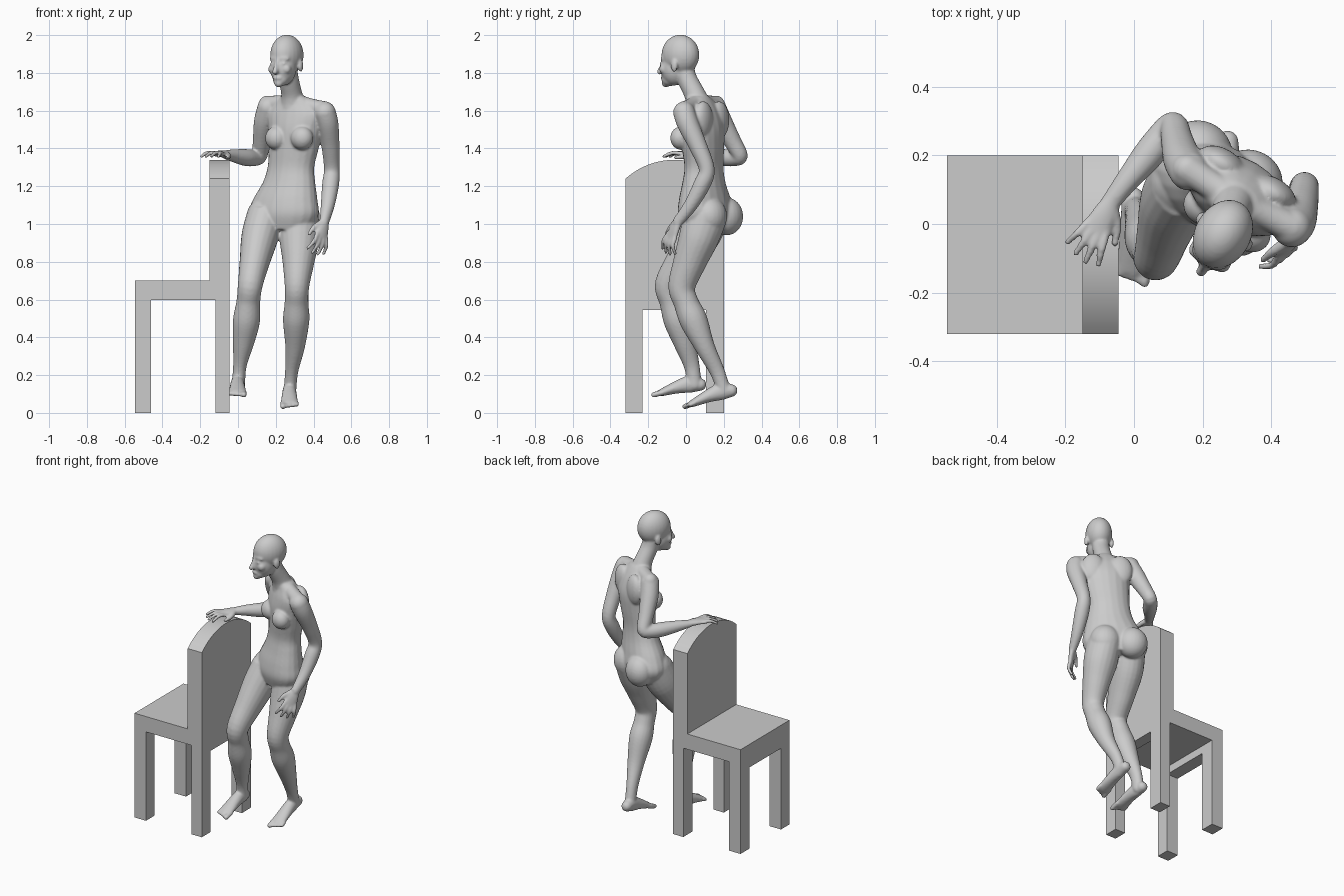
import bpy, bmesh
from math import sin, cos, pi, asin, radians
from mathutils import Vector as V, Matrix

# ---------- chair ----------
def finish(name, bm):
    bmesh.ops.recalc_face_normals(bm, faces=bm.faces)
    me = bpy.data.meshes.new(name)
    bm.to_mesh(me)
    bm.free()
    ob = bpy.data.objects.new(name, me)
    bpy.context.collection.objects.link(ob)
    return ob

def box(name, x0, x1, y0, y1, z0, z1):
    bm = bmesh.new()
    bmesh.ops.create_cube(bm, size=1, matrix=Matrix.Translation(((x0 + x1) / 2, (y0 + y1) / 2, (z0 + z1) / 2))
                          @ Matrix.Diagonal((x1 - x0, y1 - y0, z1 - z0, 1)))
    return finish(name, bm)

box("seat", -.545, -.15, -.32, .20, .597, .70)
for tag, x0, x1 in (("front", -.545, -.46), ("rear", -.12, -.045)):
    box(tag + "_leg_a", x0, x1, -.32, -.23, 0, .597)
    box(tag + "_leg_b", x0, x1, .105, .20, 0, .597)
    box(tag + "_rail", x0, x1, -.23, .105, .545, .597)

# arched chair back
bm = bmesh.new()
R = .388
a = asin(.26 / R)
prof = [(-.32, .597), (.20, .597)] + [(-.06 + R * sin(a - 2 * a * i / 20), 1.34 - R + R * cos(a - 2 * a * i / 20)) for i in range(21)]
face = bm.faces.new([bm.verts.new((-.15, y, z)) for y, z in prof])
ext = bmesh.ops.extrude_face_region(bm, geom=[face])
bmesh.ops.translate(bm, vec=(.105, 0, 0), verts=[v for v in ext["geom"] if isinstance(v, bmesh.types.BMVert)])
back = finish("chair_back", bm)
bpy.context.view_layer.objects.active = back
back.select_set(True)
bpy.ops.object.shade_smooth_by_angle(angle=radians(25))

# ---------- figure: overlapping tubes and ellipsoids fused by a remesh ----------
bm = bmesh.new()
YAW = radians(-30)                       # upper body turns toward the chair
F, L, UP = V((-.5, -.866, 0)), V((.866, -.5, 0)), V((0, 0, 1))

def ball(c, r, yaw=YAW, pitch=0):
    m = Matrix.Translation(c) @ Matrix.Rotation(yaw, 4, 'Z') @ Matrix.Rotation(pitch, 4, 'X')
    bmesh.ops.create_uvsphere(bm, u_segments=24, v_segments=16, radius=1, matrix=m @ Matrix.Diagonal((*r, 1)))

def spline(rows, n=5):
    rows = [list(r) for r in rows]
    p = [rows[0]] + rows + [rows[-1]]
    out = []
    for i in range(1, len(p) - 2):
        for k in range(n):
            t = k / n
            out.append([.5 * (2 * b + (c - a) * t + (2 * a - 5 * b + 4 * c - d) * t * t + (3 * b - a - 3 * c + d) * t ** 3)
                        for a, b, c, d in zip(*p[i - 1:i + 3])])
    return out + [rows[-1]]

def tube(rows, side=(1, 0, 0), seg=20, flat=False, caps=True):
    """rows: x, y, z, half width along side, half depth"""
    rows = [r if len(r) == 5 else (*r, r[3]) for r in rows]
    pts = spline(rows)
    rings = []
    for i, (x, y, z, ra, rb) in enumerate(pts):
        t = UP if flat else (V(pts[min(i + 1, len(pts) - 1)][:3]) - V(pts[max(i - 1, 0)][:3])).normalized()
        s = V(side)
        s = (s - t * s.dot(t)).normalized()
        n = t.cross(s)
        rings.append([bm.verts.new(V((x, y, z)) + s * ra * cos(2 * pi * k / seg) + n * rb * sin(2 * pi * k / seg))
                      for k in range(seg)])
    for p, q in zip(rings, rings[1:]):
        for k in range(seg):
            bm.faces.new((p[k], p[(k + 1) % seg], q[(k + 1) % seg], q[k]))
    bm.faces.new(rings[0])
    bm.faces.new(rings[-1])
    if caps:
        for r in (rows[0], rows[-1]):
            ball(r[:3], [min(r[3], r[4])] * 3)

# torso
tube([(.235, .105, .97, .165, .10), (.24, .105, 1.05, .203, .125), (.25, .10, 1.13, .185, .118),
      (.27, .095, 1.22, .15, .10), (.28, .095, 1.30, .133, .092), (.295, .09, 1.40, .142, .10),
      (.305, .085, 1.50, .155, .105), (.305, .08, 1.58, .165, .09), (.30, .075, 1.635, .12, .07),
      (.293, .065, 1.675, .07, .055)], side=L, flat=True, caps=False)
for s in (-1, 1):
    ball(V((.31, .08, 1.455)) + L * s * .078 + F * .078, (.062, .055, .062))        # breast
    ball(V((.24, .125, 1.04)) + L * s * .085 - F * .055, (.095, .085, .10))         # buttock
    ball(V((.302, .085, 1.55)) + L * s * .085 - F * .055, (.075, .045, .10))        # shoulder blade
    # trapezius and collar
    e = V((.155, .16, 1.635)) if s < 0 else V((.46, -.01, 1.605))
    tube([(.288, .055, 1.70, .04), (.295, .07, 1.655, .045), (*((V((.295, .07, 1.645)) + e) / 2), .042), (*e, .045)], side=F)

# neck and head
tube([(.292, .07, 1.62, .07), (.284, .045, 1.69, .056), (.268, .005, 1.77, .053), (.26, -.01, 1.83, .053)])
H = V((.257, -.033, 0))

def at(f, l, z):
    return H + F * f + L * l + UP * z

ball(at(-.004, 0, 1.895), (.082, .106, .107))                          # cranium
ball(at(.035, 0, 1.825), (.068, .073, .092))                           # face
ball(at(.062, 0, 1.765), (.042, .042, .036))                           # jaw
ball(at(.085, 0, 1.745), (.024, .022, .022))                           # chin
ball(at(.094, 0, 1.773), (.026, .018, .013))                           # lips
ball(at(.07, 0, 1.875), (.06, .034, .022))                             # brow
tube([(*at(.102, 0, 1.862), .01), (*at(.112, 0, 1.83), .012), (*at(.122, 0, 1.806), .016)], side=L)
for s in (-1, 1):
    ball(at(.072, s * .043, 1.82), (.024, .026, .026))                 # cheek
    ball(at(.086, s * .032, 1.848), (.017, .016, .011))                # eye
    ball(at(-.012, s * .08, 1.838), (.012, .02, .034))                 # ear

# arms
tube([(.16, .155, 1.615, .058), (.14, .19, 1.54, .056), (.125, .245, 1.44, .047), (.115, .285, 1.365, .042),
      (.09, .265, 1.35, .043), (.04, .20, 1.352, .045), (-.025, .12, 1.362, .034), (-.07, .06, 1.368, .028, .022)], side=L)
tube([(.46, -.01, 1.59, .058), (.475, .01, 1.53, .057), (.49, .065, 1.41, .048), (.497, .11, 1.29, .042),
      (.49, .085, 1.21, .045), (.475, .025, 1.10, .037), (.457, -.045, 1.01, .024, .029)], side=L)

def hand(w, d, s, n, curl):
    """w wrist, d finger direction, s thumb side, n back of hand"""
    w, d = V(w), V(d).normalized()
    s = (V(s) - d * V(s).dot(d)).normalized()
    n = d.cross(s) * n
    row = lambda a, b, c, *r: (*(w + d * a + s * b + n * c), *r)
    tube([row(-.01, 0, 0, .026, .02), row(.04, 0, .002, .036, .018), row(.09, 0, .002, .042, .014)], side=s)
    for k, ln in zip((1.5, .5, -.5, -1.5), (.082, .092, .086, .068)):
        b = k * .021
        tube([row(.08, b, .002, .0125), row(.09 + ln * .45, b * 1.35, .006, .0115),
              row(.09 + ln, b * 1.75, -curl, .0095)], side=s, seg=10)
    tube([row(.015, .02, -.004, .018), row(.05, .05, -.012, .0145), row(.095, .068, -.018, .0105)], side=s, seg=10)

hand((-.07, .06, 1.37), (-.46, -.85, 0), (.88, -.47, 0), 1, .012)
hand((.457, -.045, 1.01), (-.2, -.36, -.9), (-.75, -.65, 0), -1, .02)

# legs
tube([(.145, .12, 1.04, .10, .11), (.115, .065, .93, .098, .11), (.088, -.02, .80, .08, .09), (.065, -.095, .68, .066, .07),
      (.055, -.075, .59, .063, .066), (.045, -.045, .49, .072, .074), (.03, -.01, .38, .058, .06),
      (.01, .03, .25, .036, .042), (.002, .045, .15, .036, .038)])
tube([(.33, .10, 1.03, .10, .115), (.325, .065, .92, .105, .105), (.32, .02, .80, .085, .088), (.312, -.022, .67, .065, .072),
      (.31, .0, .585, .063, .066), (.308, .04, .49, .07, .074), (.302, .10, .35, .052, .053),
      (.284, .165, .22, .035, .04), (.275, .20, .12, .034, .036)])

def foot(x, y, zh, zt, inner):
    """y heel centre, zh / zt heights of heel and toe centres, inner: side of the big toe"""
    sl = lambda t: zh + (zt - zh) * t
    row = lambda dx, t, dz, *r: (x + dx, y - .245 * t, sl(t) + dz, *r)
    tube([row(0, 0, 0, .033, .035), row(0, .22, .014, .036, .046), row(0, .5, .012, .041, .034),
          row(0, .78, .003, .046, .022), row(0, .88, 0, .044, .017)])
    for i in range(5):
        dx, r = inner * (.034 - .0185 * i), .0155 if i == 0 else .0115
        tube([row(dx, .80, 0, r), row(dx, 1.0 - .028 * i, -.002, r)], seg=10)

foot(-.003, .075, .15, .098, 1)
foot(.272, .24, .118, .036, -1)

figure = finish("figure", bm)
rm = figure.modifiers.new("fuse", 'REMESH')
rm.mode = 'VOXEL'
rm.voxel_size = .0065
rm.use_smooth_shade = True
sm = figure.modifiers.new("soften", 'SMOOTH')
sm.factor = .5
sm.iterations = 7
